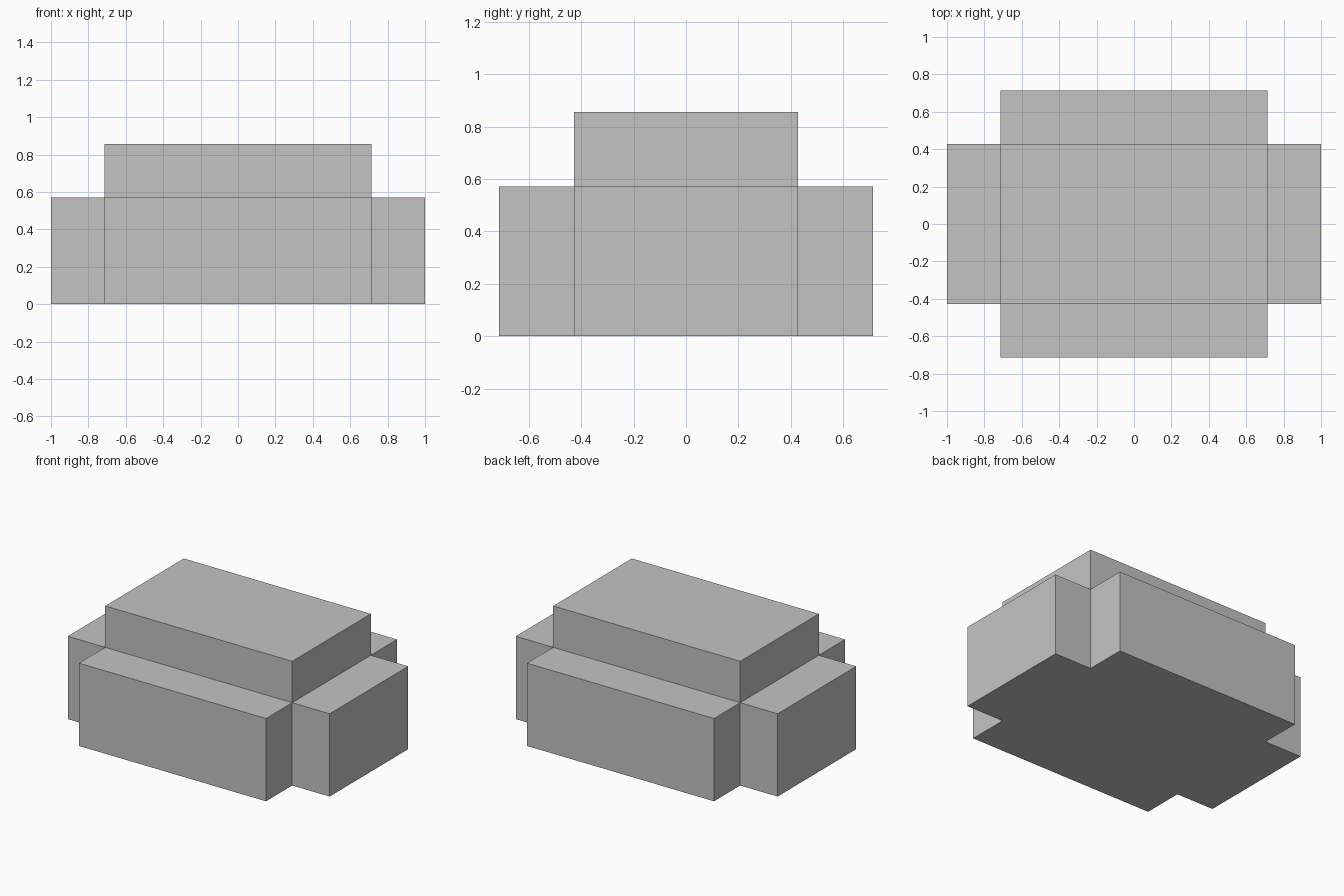
import bpy
import bmesh
from mathutils import Matrix

cube = bpy.data.objects.get("Cube")
if cube:
    bpy.data.objects.remove(cube, do_unlink=True)

UNIT = 2 / 7                       # every arm of the block sticks out by one unit
CORE = (5 * UNIT, 3 * UNIT, 2 * UNIT)

# Plain grey material
grey = bpy.data.materials.new("plain grey")
grey.use_nodes = True
colour = (0.55, 0.55, 0.55, 1)
grey.diffuse_color = colour
grey.node_tree.nodes["Principled BSDF"].inputs["Base Color"].default_value = colour

# Core box standing on the ground
bm = bmesh.new()
bmesh.ops.create_cube(bm, size=1, matrix=Matrix.Translation((0, 0, UNIT)) @ Matrix.Diagonal((*CORE, 1)))
bm.normal_update()

# Four side arms and the raised top, each pulled straight out of the core
for face in [f for f in bm.faces if f.normal.z > -0.5]:
    push = face.normal.copy() * UNIT
    out = bmesh.ops.extrude_face_region(bm, geom=[face])["geom"]
    verts = [v for v in out if isinstance(v, bmesh.types.BMVert)]
    bmesh.ops.translate(bm, verts=verts, vec=push)
    if face.is_valid:
        bm.faces.remove(face)

# Merge the flat underside into one face
bmesh.ops.recalc_face_normals(bm, faces=bm.faces[:])
bmesh.ops.dissolve_limit(bm, angle_limit=0.01, verts=bm.verts[:], edges=bm.edges[:])

mesh = bpy.data.meshes.new("stepped_block")
bm.to_mesh(mesh)
bm.free()
mesh.materials.append(grey)
block = bpy.data.objects.new("stepped_block", mesh)
bpy.context.collection.objects.link(block)
